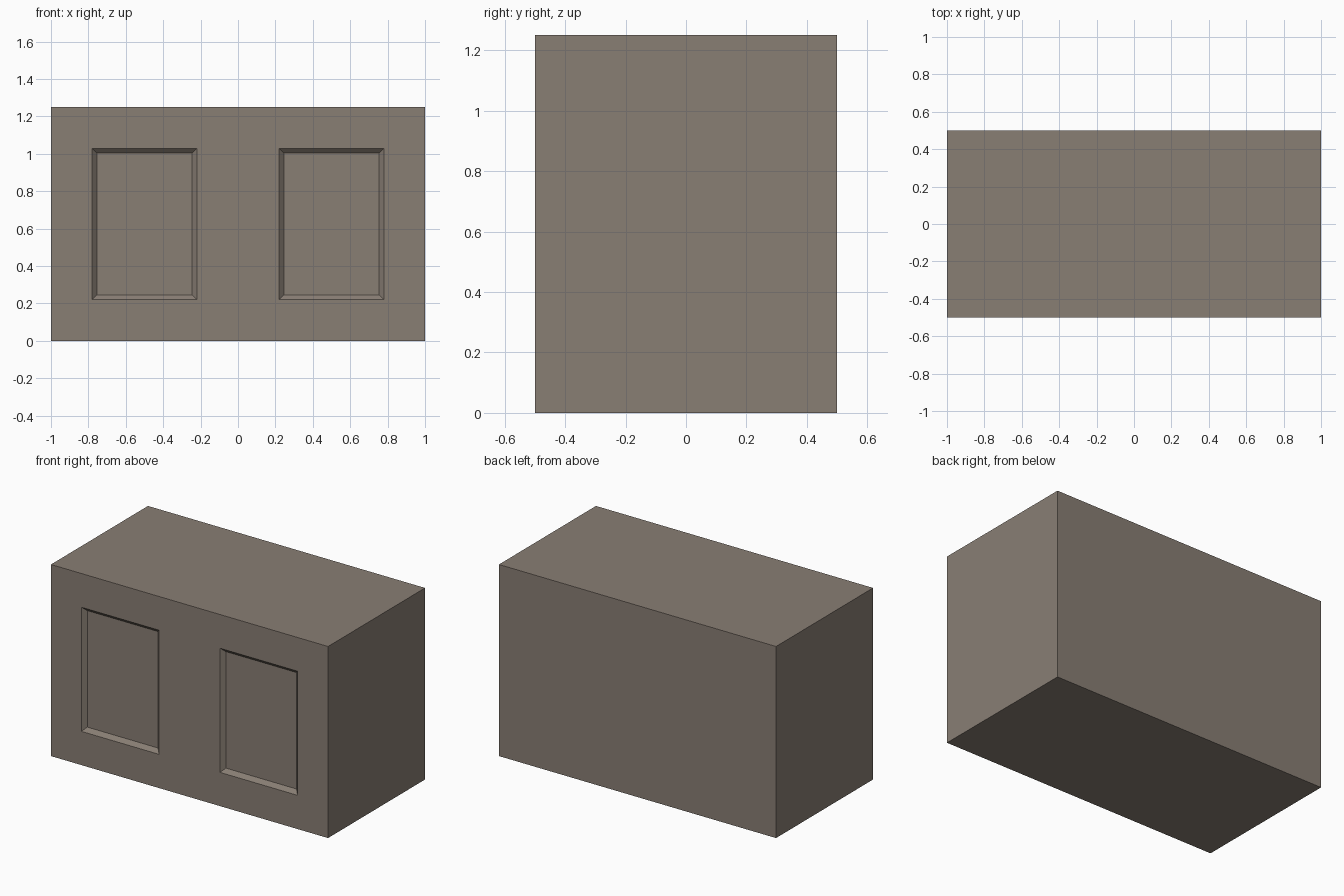
import bpy, bmesh
from mathutils import Vector

if "Cube" in bpy.data.objects:
    bpy.data.objects.remove(bpy.data.objects["Cube"])

W, D, H = 2.0, 1.0, 1.25
PANEL_X = (0.22, 0.78)      # mirrored to both sides
PANEL_Z = (0.22, 1.03)
BEVEL = 0.025               # sloped border width and recess depth

bm = bmesh.new()

# Solid block
bmesh.ops.create_cube(bm, size=1)
for v in bm.verts:
    v.co = Vector((v.co.x * W, v.co.y * D, (v.co.z + 0.5) * H))
bm.normal_update()


def cut_front(point, normal):
    """Slice only the front face along a plane."""
    faces = [f for f in bm.faces if f.normal.y < -0.9]
    edges = {e for f in faces for e in f.edges}
    verts = {v for f in faces for v in f.verts}
    bmesh.ops.bisect_plane(bm, geom=list(verts) + list(edges) + faces,
                           plane_co=point, plane_no=normal)
    bm.normal_update()


# Panel outlines on the front
for x in PANEL_X:
    for side in (-1, 1):
        cut_front((side * x, 0, 0), (1, 0, 0))
for z in PANEL_Z:
    cut_front((0, 0, z), (0, 0, 1))

# Two recessed panels with sloped borders
panels = []
for f in bm.faces:
    c = f.calc_center_median()
    if (f.normal.y < -0.9 and PANEL_X[0] < abs(c.x) < PANEL_X[1]
            and PANEL_Z[0] < c.z < PANEL_Z[1]):
        panels.append(f)
bmesh.ops.inset_region(bm, faces=panels, thickness=BEVEL, depth=-BEVEL,
                       use_even_offset=True)

mesh = bpy.data.meshes.new("panelled_block")
bm.to_mesh(mesh)
bm.free()
block = bpy.data.objects.new("panelled_block", mesh)
bpy.context.collection.objects.link(block)

# Warm grey-brown finish
mat = bpy.data.materials.new("warm_stone")
mat.diffuse_color = (0.25, 0.21, 0.175, 1)
mat.use_nodes = True
mat.node_tree.nodes["Principled BSDF"].inputs["Base Color"].default_value = mat.diffuse_color
mesh.materials.append(mat)
